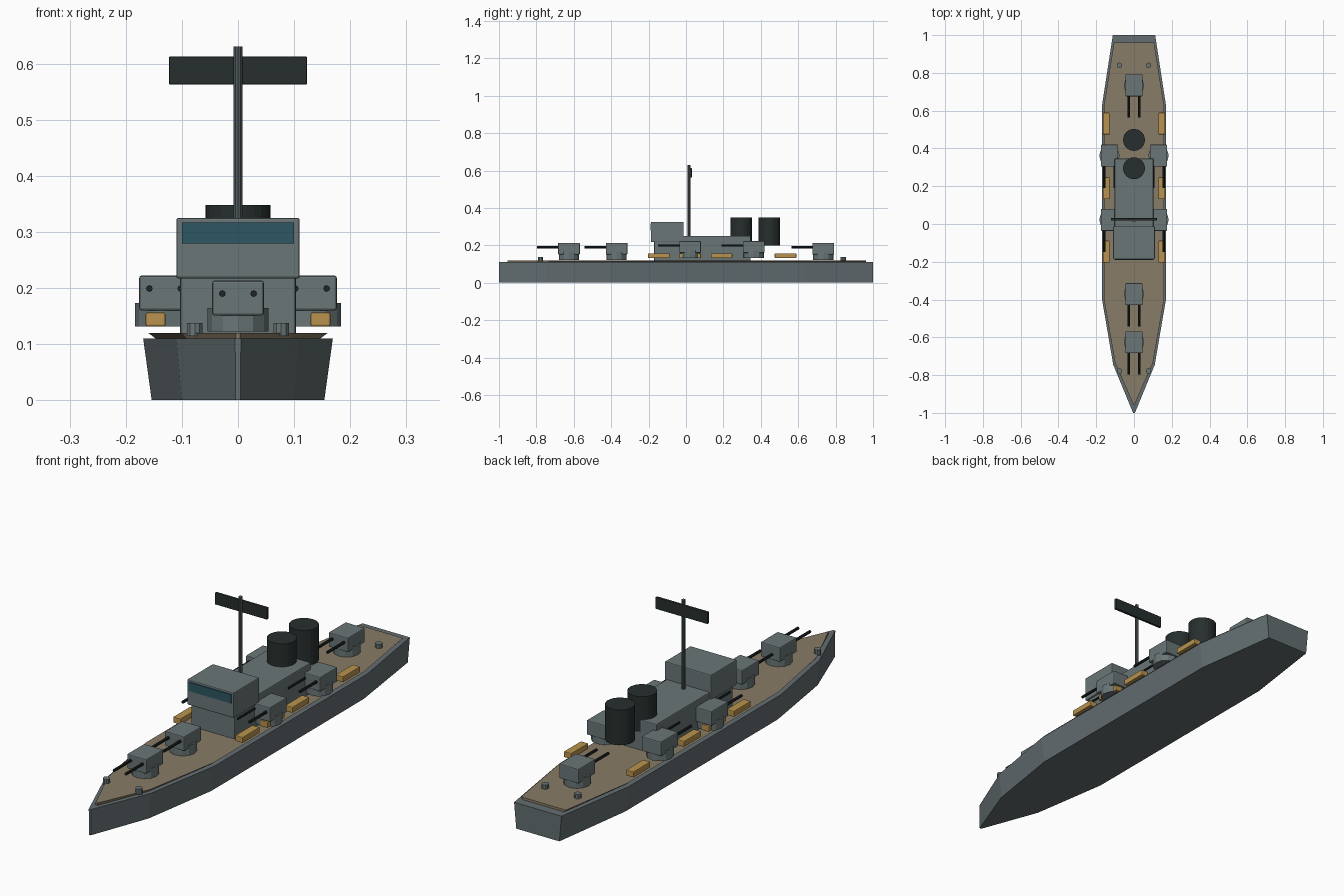
import bpy, bmesh, math
from mathutils import Matrix

if "Cube" in bpy.data.objects:
    bpy.data.objects.remove(bpy.data.objects["Cube"])


def material(name, rgb):
    m = bpy.data.materials.new(name)
    m.diffuse_color = (*rgb, 1)
    m.use_nodes = True
    m.node_tree.nodes["Principled BSDF"].inputs["Base Color"].default_value = m.diffuse_color
    return m


HULL = material("hull grey", (0.125, 0.155, 0.165))
GREY = material("upper grey", (0.145, 0.18, 0.185))
DECK = material("deck wood", (0.25, 0.2, 0.135))
DARK = material("funnel black", (0.02, 0.028, 0.027))
GUN = material("gun metal", (0.014, 0.017, 0.018))
MAST = material("mast grey", (0.085, 0.105, 0.11))
BOAT = material("boat tan", (0.48, 0.29, 0.075))
GLASS = material("window blue", (0.027, 0.095, 0.125))


def finish(name, bm, mat):
    bmesh.ops.recalc_face_normals(bm, faces=bm.faces)
    me = bpy.data.meshes.new(name)
    bm.to_mesh(me)
    bm.free()
    me.materials.append(mat)
    ob = bpy.data.objects.new(name, me)
    bpy.context.collection.objects.link(ob)
    return ob


def box(name, centre, size, mat, bevel=0.004):
    bm = bmesh.new()
    bmesh.ops.create_cube(bm, size=1, matrix=Matrix.Translation(centre) @ Matrix.Diagonal((*size, 1)))
    if bevel:
        bmesh.ops.bevel(bm, geom=bm.edges[:], offset=bevel, segments=2, profile=0.5, affect='EDGES')
    return finish(name, bm, mat)


def cylinder(name, centre, radius, length, mat, sides=12, along_y=False):
    bm = bmesh.new()
    mx = Matrix.Translation(centre)
    if along_y:
        mx = mx @ Matrix.Rotation(math.pi / 2, 4, 'X')
    bmesh.ops.create_cone(bm, cap_ends=True, segments=sides, radius1=radius, radius2=radius,
                          depth=length, matrix=mx)
    return finish(name, bm, mat)


def slab(name, half, z0, z1, flare, mat):
    """Mirrored plan outline, narrower at the bottom."""
    outline = half + [(-x, y) for x, y in reversed(half)]
    bm = bmesh.new()
    low = [bm.verts.new((x * flare, y, z0)) for x, y in outline]
    top = [bm.verts.new((x, y, z1)) for x, y in outline]
    n = len(outline)
    bm.faces.new(low[::-1])
    bm.faces.new(top)
    for i in range(n):
        j = (i + 1) % n
        bm.faces.new((low[i], low[j], top[j], top[i]))
    return finish(name, bm, mat)


# Hull and planked deck
slab("hull", [(0.005, -1), (0.11, -0.745), (0.169, -0.40), (0.169, 0.63), (0.112, 1)],
     0, 0.11, 0.91, HULL)
slab("deck", [(0.004, -0.955), (0.1, -0.735), (0.16, -0.395), (0.16, 0.62), (0.106, 0.962)],
     0.109, 0.12, 0.91, DECK)

# Superstructure and bridge
box("deckhouse", (0, 0.088, 0.182), (0.206, 0.516, 0.136), GREY)
box("bridge", (0, -0.1, 0.271), (0.22, 0.174, 0.108), GREY)
box("bridge_window", (0, -0.187, 0.298), (0.2, 0.008, 0.038), GLASS, 0)

# Mast and antenna
cylinder("mast", (0, 0.017, 0.435), 0.008, 0.39, MAST, 10)
box("antenna", (0, 0.025, 0.5875), (0.246, 0.012, 0.05), DARK, 0.002)

# Funnels
for i, y in enumerate((0.295, 0.445)):
    f = cylinder(f"funnel_{i + 1}", (0, y, 0.273), 0.058, 0.15, DARK, 24)
    f.data.shade_flat()


def turret(name, x, y, z, facing=-1):
    cylinder(name + "_base", (x, y, z + 0.021), 0.054, 0.042, GREY, 12)
    box(name + "_house", (x, y, z + 0.06), (0.092, 0.116, 0.062), GREY)
    for s in (-1, 1):
        cylinder(f"{name}_barrel_{'left' if s < 0 else 'right'}",
                 (x + s * 0.028, y + facing * 0.108, z + 0.068), 0.006, 0.126, GUN, 8, True)


# Centreline turrets, then side turrets
for i, y in enumerate((-0.626, -0.371, 0.734)):
    turret(f"main_turret_{i + 1}", 0, y, 0.122)
for side, s in (("port", -1), ("starboard", 1)):
    for i, y in enumerate((0.022, 0.362)):
        turret(f"{side}_turret_{i + 1}", s * 0.13, y, 0.131)
    # Lifeboats
    for i, y in enumerate((-0.146, 0.022, 0.19, 0.532)):
        box(f"{side}_lifeboat_{i + 1}", (s * 0.147, y, 0.144), (0.035, 0.115, 0.025), BOAT, 0.003)
    # Mooring bollards
    for i, y in enumerate((-0.778, 0.84)):
        cylinder(f"{side}_bollard_{i + 1}", (s * 0.077, y, 0.126), 0.0145, 0.024, GREY, 10)
